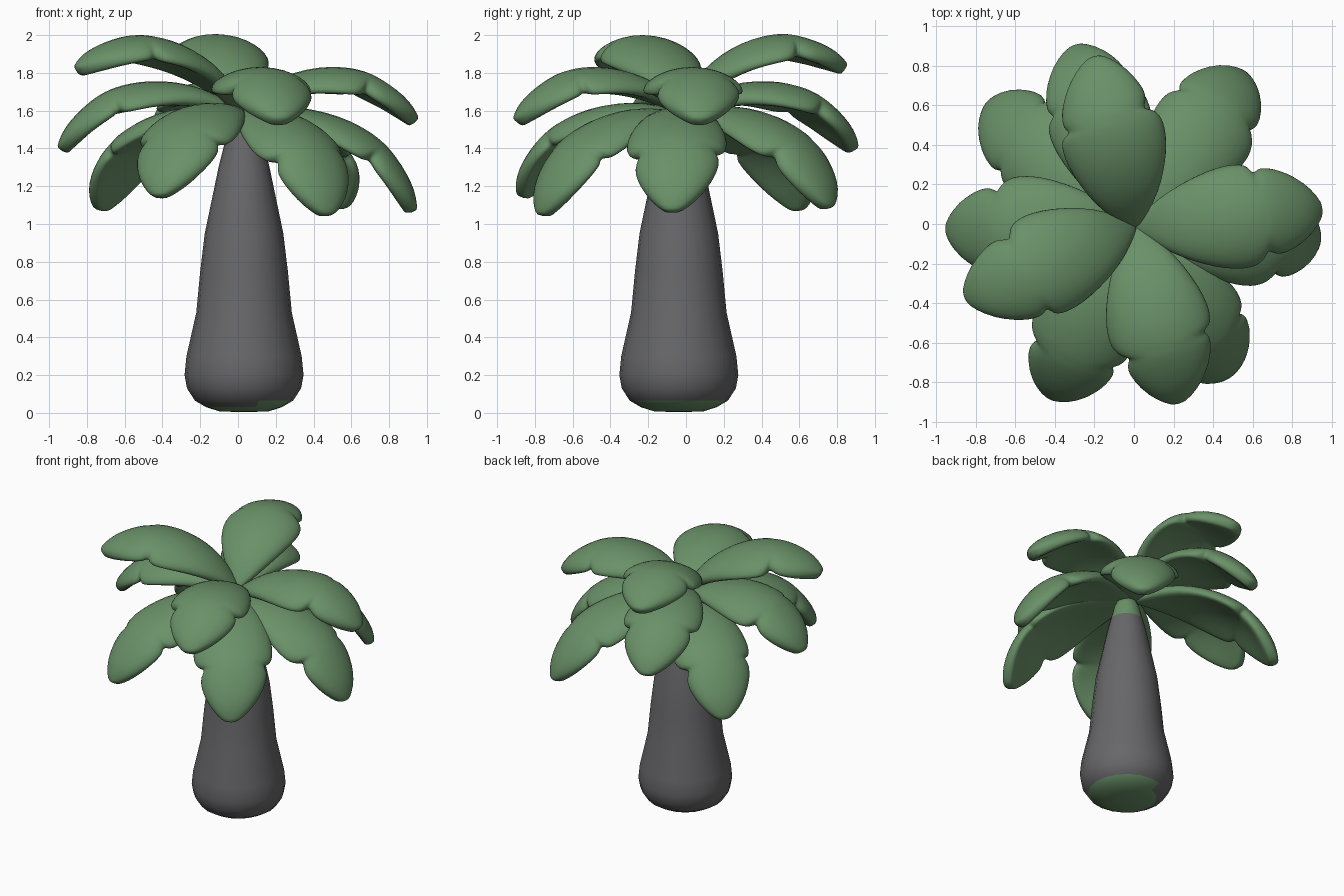
import bpy, bmesh, math
from mathutils import Matrix, Vector

cube = bpy.data.objects.get("Cube")
if cube:
    bpy.data.objects.remove(cube)


def material(name, rgb):
    m = bpy.data.materials.new(name)
    m.use_nodes = True
    m.diffuse_color = (*rgb, 1)
    m.node_tree.nodes["Principled BSDF"].inputs["Base Color"].default_value = (*rgb, 1)
    return m


GREEN = material("leaf green", (0.143, 0.284, 0.138))
GREY = material("trunk grey", (0.136, 0.134, 0.141))


def loft(name, rings, mats):
    """Skin a list of closed rings, cap both ends and shade smooth."""
    bm = bmesh.new()
    loops = [[bm.verts.new(p) for p in ring] for ring in rings]
    n = len(loops[0])
    for a, b in zip(loops, loops[1:]):
        for i in range(n):
            j = (i + 1) % n
            bm.faces.new((a[i], a[j], b[j], b[i]))
    bm.faces.new(loops[0][::-1])
    bm.faces.new(loops[-1])
    bmesh.ops.recalc_face_normals(bm, faces=bm.faces)
    for f in bm.faces:
        f.smooth = True
    mesh = bpy.data.meshes.new(name)
    bm.to_mesh(mesh)
    bm.free()
    for m in mats:
        mesh.materials.append(m)
    ob = bpy.data.objects.new(name, mesh)
    bpy.context.collection.objects.link(ob)
    return ob


# Trunk: swollen foot, long taper, green at the crown and under the foot
PROFILE = [(0.005, 0.04), (0.008, 0.13), (0.03, 0.20), (0.065, 0.26), (0.13, 0.302),
           (0.2, 0.315), (0.3, 0.305), (0.53, 0.253), (0.75, 0.232), (0.95, 0.208),
           (1.3, 0.135), (1.4, 0.11), (1.45, 0.097), (1.5, 0.085), (1.6, 0.04)]
SIDES = 20
trunk = loft("trunk", [[(0.032 + r * math.cos(math.tau * i / SIDES),
                         -0.038 + r * math.sin(math.tau * i / SIDES), z)
                        for i in range(SIDES)] for z, r in PROFILE], [GREY, GREEN])
for f in trunk.data.polygons:
    c = f.center
    if c.z + 0.4 * (c.x + c.y) > 1.445 or c.z - 0.05 * c.x - 0.015 * c.y < 0.045:
        f.material_index = 1

# Leaf outline: position along the leaf, left half width, right half width
OUTLINE = [(0.0, 0.02, 0.02), (0.05, 0.06, 0.06), (0.14, 0.13, 0.13), (0.26, 0.198, 0.198),
           (0.4, 0.25, 0.248), (0.52, 0.272, 0.268), (0.61, 0.27, 0.268), (0.65, 0.255, 0.258),
           (0.67, 0.215, 0.25), (0.7, 0.23, 0.23), (0.715, 0.237, 0.185),
           (0.74, 0.24, 0.195), (0.79, 0.235, 0.215), (0.86, 0.208, 0.195),
           (0.93, 0.155, 0.147), (0.98, 0.085, 0.08), (1.0, 0.03, 0.03)]
RING = 16
SAG = 0.2
SKEW = 0.06
DROOP = 0.045


def soft(v, power):
    return math.copysign(abs(v) ** power, v)


def spine(t):
    """Height of the arched midrib, fuller towards the tip."""
    return 4 * t * (1 - t) * (SAG + SKEW * (t - 0.5)) - DROOP * t ** 7


def leaf(name, root_z, azimuth, reach, tip_z):
    length = math.hypot(reach, tip_z - root_z)
    pitch = math.atan2(tip_z - root_z, reach)
    place = (Matrix.Translation((0, -0.01, root_z))
             @ Matrix.Rotation(math.radians(azimuth), 4, 'Z')
             @ Matrix.Rotation(-pitch, 4, 'Y'))
    rings = []
    for t, left, right in OUTLINE:
        slope = math.atan((spine(t + 0.01) - spine(t - 0.01)) / 0.02)
        thick = 0.056 * min(1, 0.4 + 3 * t, 0.6 + 6 * (1 - t))
        arch = 1.1 * min(1, 0.3 + 1.6 * t)
        ring = []
        for i in range(RING):
            a = math.tau * i / RING
            u = soft(math.cos(a), 0.8)
            y = u * (left if u > 0 else right)
            h = thick * soft(math.sin(a), 0.7) - arch * y * y
            ring.append(place @ Vector((t * length - h * math.sin(slope), y,
                                        spine(t) + h * math.cos(slope))))
        rings.append(ring)
    ob = loft(name, rings, [GREEN])
    ob.modifiers.new("smooth", 'SUBSURF').levels = 1
    ob.modifiers["smooth"].render_levels = 1


# Crown tiers: root height, then azimuth, horizontal reach and tip height of each leaf
TIERS = {
    "upper_leaf": (1.615, [(103, 0.86, 1.86), (203, 0.91, 1.85)]),
    "middle_leaf": (1.59, [(5, 0.94, 1.58), (-76, 0.91, 1.58), (108, 0.95, 1.43),
                           (181, 0.94, 1.43)]),
    "lower_leaf": (1.56, [(54, 0.955, 1.12), (-4, 0.94, 1.10), (-58, 0.90, 1.08),
                          (-116, 0.965, 1.18), (140, 0.965, 1.11)]),
}
for tier, (root_z, leaves) in TIERS.items():
    for i, spec in enumerate(leaves):
        leaf(f"{tier}_{i + 1}", root_z, *spec)
